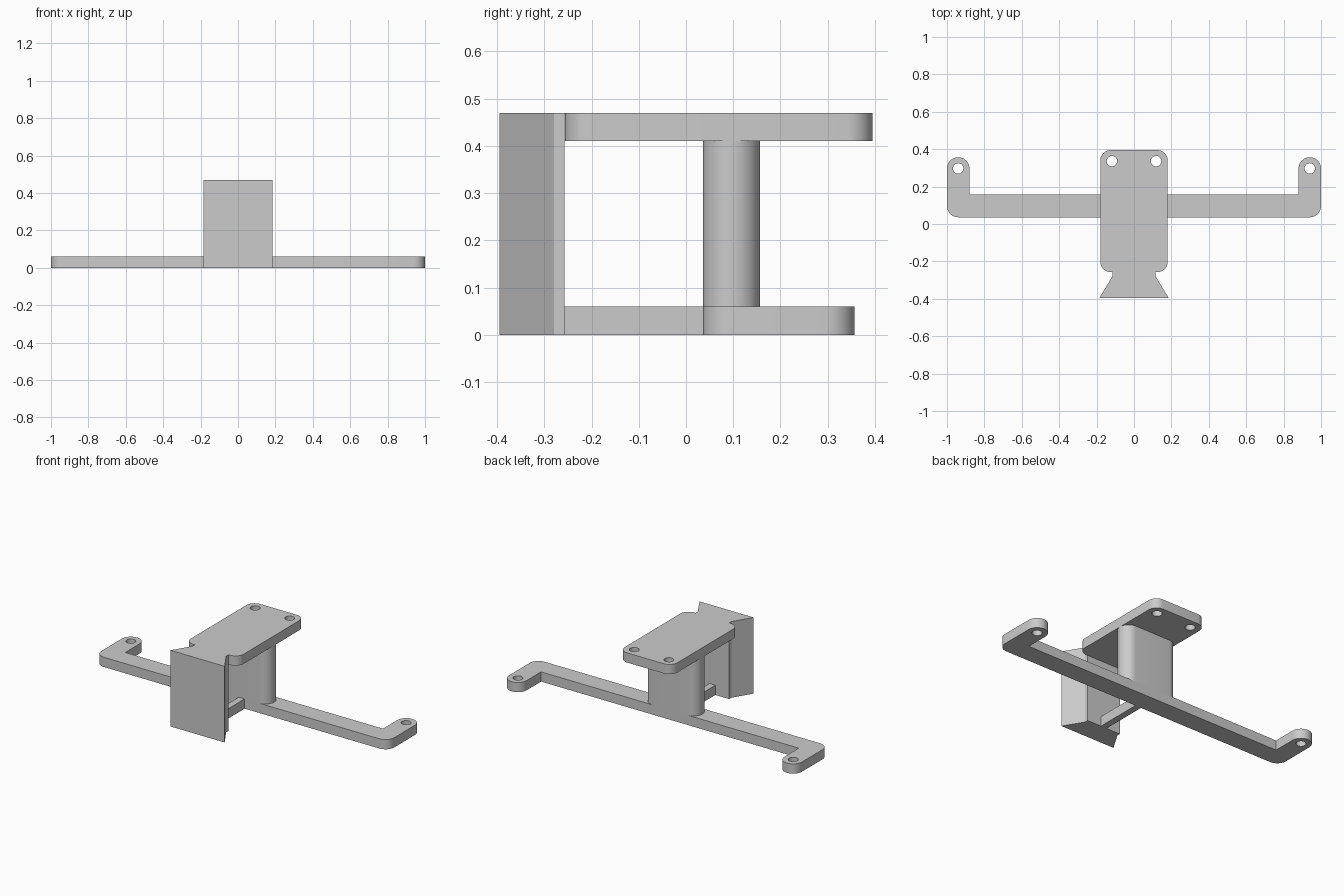
import bpy, bmesh, math
from mathutils import Vector

if "Cube" in bpy.data.objects:
    bpy.data.objects.remove(bpy.data.objects["Cube"])

grey = bpy.data.materials.new("light grey")
grey.diffuse_color = (0.6, 0.6, 0.6, 1)
grey.use_nodes = True
grey.node_tree.nodes["Principled BSDF"].inputs["Base Color"].default_value = grey.diffuse_color


def rounded(corners, steps=10):
    """Outline from (x, y, radius) corners, with each corner filleted."""
    out = []
    n = len(corners)
    for i, (x, y, r) in enumerate(corners):
        p = Vector((x, y))
        if r == 0:
            out.append(p)
            continue
        a = (Vector(corners[i - 1][:2]) - p).normalized()
        b = (Vector(corners[(i + 1) % n][:2]) - p).normalized()
        half = a.angle(b) / 2
        centre = p + (a + b).normalized() * (r / math.sin(half))
        start = p + a * (r / math.tan(half)) - centre
        end = p + b * (r / math.tan(half)) - centre
        sweep = start.angle_signed(end)
        for k in range(steps + 1):
            t = -sweep * k / steps
            out.append(centre + Vector((start.x * math.cos(t) - start.y * math.sin(t),
                                        start.x * math.sin(t) + start.y * math.cos(t))))
    return out


def circle(x, y, r, n=32):
    return [Vector((x + r * math.cos(2 * math.pi * k / n),
                    y + r * math.sin(2 * math.pi * k / n))) for k in range(n)]


def slab(name, loops, z0, z1):
    """Extrude an outline (with optional hole loops) from z0 to z1."""
    curve = bpy.data.curves.new(name, 'CURVE')
    curve.dimensions = '2D'
    curve.fill_mode = 'BOTH'
    curve.extrude = (z1 - z0) / 2
    for loop in loops:
        s = curve.splines.new('POLY')
        s.points.add(len(loop) - 1)
        for pt, v in zip(s.points, loop):
            pt.co = (v.x, v.y, 0, 1)
        s.use_cyclic_u = True
    ob = bpy.data.objects.new(name, curve)
    bpy.context.collection.objects.link(ob)
    ob.location.z = (z0 + z1) / 2
    bpy.ops.object.select_all(action='DESELECT')
    ob.select_set(True)
    bpy.context.view_layer.objects.active = ob
    bpy.ops.object.convert(target='MESH')
    ob = bpy.context.object
    bm = bmesh.new()
    bm.from_mesh(ob.data)
    bmesh.ops.remove_doubles(bm, verts=bm.verts, dist=1e-5)
    bmesh.ops.recalc_face_normals(bm, faces=bm.faces)
    bm.to_mesh(ob.data)
    bm.free()
    ob.data.materials.clear()
    ob.data.materials.append(grey)
    bpy.ops.object.shade_smooth_by_angle(angle=math.radians(30))
    return ob


T = 0.06            # plate thickness
H = 0.47            # overall height
Y0, Y1 = 0.036, 0.157   # front and back of the crossbar

# Crossbar with a drilled, round-ended arm at each end
right = [(1, Y0, 0.06), (1, 0.357, 0.0599), (0.88, 0.357, 0.0599), (0.88, Y1, 0)]
left = [(-x, y, r) for x, y, r in reversed(right)]
slab("crossbar", [rounded(right + left)] +
     [circle(s * 0.94, 0.297, 0.028) for s in (1, -1)], 0, T)

# Top plate with two screw holes
slab("top_plate",
     [rounded([(-0.18, -0.257, 0.055), (0.18, -0.257, 0.055),
               (0.18, 0.395, 0.055), (-0.18, 0.395, 0.055)])] +
     [circle(s * 0.118, 0.336, 0.028) for s in (1, -1)], H - T, H)

# Column with rounded ends joining crossbar and plate
slab("column", [rounded([(-0.18, Y0, 0.0604), (0.18, Y0, 0.0604),
                         (0.18, Y1, 0.0604), (-0.18, Y1, 0.0604)])], T, H - T)

# Full-height dovetail at the front
slab("dovetail", [rounded([(-0.185, -0.395, 0), (0.185, -0.395, 0),
                           (0.115, -0.279, 0), (0.115, -0.257, 0),
                           (-0.115, -0.257, 0), (-0.115, -0.279, 0)])], 0, H)

# Thin strut tying the dovetail to the crossbar
slab("strut", [rounded([(-0.02, -0.257, 0), (0.02, -0.257, 0),
                        (0.02, Y0, 0), (-0.02, Y0, 0)])], 0, T)
